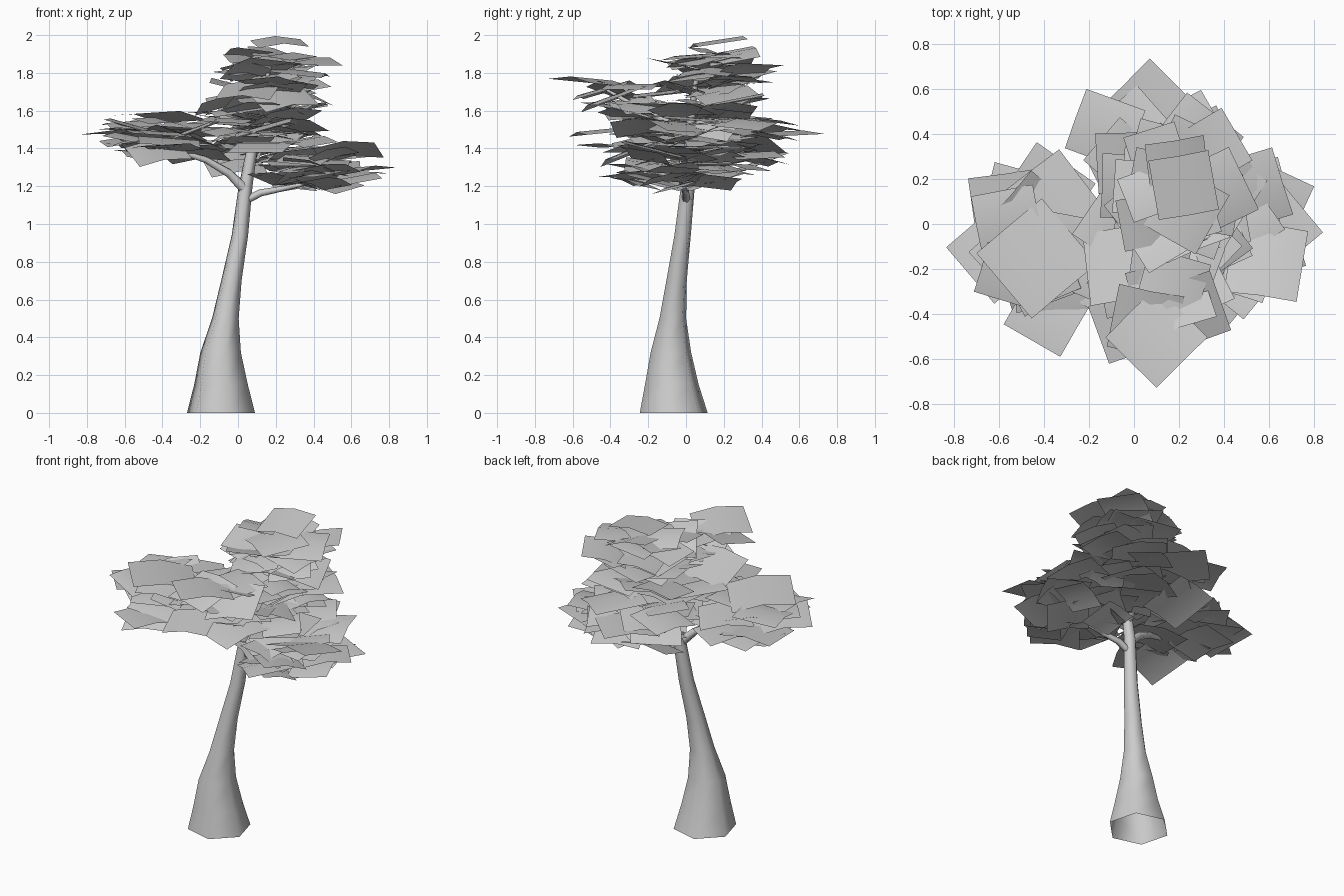
import bpy
import bmesh
import math
import random
from mathutils import Euler, Matrix, Vector

random.seed(11)

if "Cube" in bpy.data.objects:
    bpy.data.objects.remove(bpy.data.objects["Cube"], do_unlink=True)

grey = bpy.data.materials.new("plain grey")
grey.use_nodes = True
colour = (0.6, 0.6, 0.6, 1)
grey.diffuse_color = colour
grey.node_tree.nodes["Principled BSDF"].inputs["Base Color"].default_value = colour


def finish(bm, name):
    """Turn a bmesh into a smooth shaded grey object."""
    mesh = bpy.data.meshes.new(name)
    for face in bm.faces:
        face.smooth = True
    bm.to_mesh(mesh)
    bm.free()
    mesh.materials.append(grey)
    obj = bpy.data.objects.new(name, mesh)
    bpy.context.collection.objects.link(obj)


def tube(name, path, level=False):
    """Open six sided tapered tube along (x, y, z, radius) points."""
    bm = bmesh.new()
    points = [Vector(p[:3]) for p in path]
    rings = []
    for i, centre in enumerate(points):
        ahead = points[min(i + 1, len(points) - 1)] - points[max(i - 1, 0)]
        turn = Matrix() if level else ahead.to_track_quat("Z", "Y").to_matrix().to_4x4()
        ring = []
        for k in range(6):
            angle = math.tau * k / 6 + math.pi / 4
            offset = Vector((math.cos(angle), math.sin(angle), 0)) * path[i][3]
            ring.append(bm.verts.new(centre + turn @ offset))
        rings.append(ring)
    for low, high in zip(rings, rings[1:]):
        for k in range(6):
            n = (k + 1) % 6
            bm.faces.new((low[k], low[n], high[n], high[k]))
    finish(bm, name)


def add_card(bm, centre, size, yaw, tilt_x, tilt_y):
    """One slightly arched square of foliage."""
    verts = bmesh.ops.create_grid(bm, x_segments=2, y_segments=2, size=size / 2)["verts"]
    for v in verts:
        v.co.z -= 0.3 * v.co.x ** 2 / size
    turn = Euler((tilt_x, tilt_y, 0)).to_matrix() @ Matrix.Rotation(yaw, 3, "Z")
    place = Matrix.Translation(centre) @ turn.to_4x4()
    bmesh.ops.transform(bm, matrix=place, verts=verts)


def foliage(name, centre, spread, count):
    """Spiral nearly level cards through a flattened round mass."""
    bm = bmesh.new()
    for i in range(count):
        angle = i * 2.4 + random.uniform(-0.3, 0.3)
        reach = math.sqrt(random.random())
        height = 2 * (i + 0.5) / count - 1
        offset = Vector((math.cos(angle) * reach * spread[0],
                         math.sin(angle) * reach * spread[1],
                         height * spread[2]))
        add_card(bm, Vector(centre) + offset, random.uniform(0.2, 0.33),
                 random.uniform(0, math.tau),
                 random.gauss(0, 0.15), random.gauss(0, 0.15))
    finish(bm, name)


# Trunk, leaning and flared at the open base
tube("trunk", [
    (-0.09, -0.065, 0, 0.186), (-0.09, -0.075, 0.15, 0.147),
    (-0.092, -0.08, 0.32, 0.111), (-0.067, -0.07, 0.5, 0.073),
    (-0.035, -0.05, 0.7, 0.056), (0.01, -0.018, 0.94, 0.045),
    (0.04, 0.01, 1.2, 0.038), (0.075, 0.02, 1.4, 0.03),
    (0.12, 0.03, 1.6, 0.022), (0.16, 0.06, 1.8, 0.012),
], level=True)

# Branches
tube("right_branch", [
    (0.03, 0, 1.19, 0.03), (-0.05, -0.02, 1.27, 0.024),
    (-0.17, -0.06, 1.34, 0.019), (-0.36, -0.12, 1.4, 0.01)])
tube("left_branch", [
    (0.05, 0, 1.13, 0.022), (0.12, 0, 1.165, 0.02),
    (0.2, -0.01, 1.18, 0.016), (0.4, -0.03, 1.22, 0.008)])
tube("front_branch", [
    (0.09, 0.02, 1.47, 0.024), (0.11, -0.1, 1.54, 0.02),
    (0.12, -0.24, 1.61, 0.016), (0.11, -0.42, 1.71, 0.008)])
tube("back_branch", [
    (0.06, 0.02, 1.31, 0.022), (0.09, 0.12, 1.37, 0.016),
    (0.1, 0.32, 1.41, 0.008)])

# Foliage masses, one around each branch end
foliage("right_foliage", (-0.39, -0.1, 1.465), (0.22, 0.22, 0.09), 24)
foliage("left_foliage", (0.42, -0.02, 1.31), (0.21, 0.26, 0.1), 28)
foliage("middle_foliage", (0.12, 0.02, 1.54), (0.28, 0.32, 0.13), 36)
foliage("front_foliage", (0.12, -0.3, 1.66), (0.16, 0.16, 0.09), 9)
foliage("back_foliage", (0.12, 0.28, 1.44), (0.28, 0.22, 0.13), 18)
foliage("top_foliage", (0.17, 0.16, 1.81), (0.2, 0.18, 0.11), 26)

# Outer cards that shape the silhouette: x, y, z, size, yaw in degrees, tilts
outer = bmesh.new()
for x, y, z, size, yaw, tilt_x, tilt_y in [
    (0.22, 0.17, 1.975, 0.27, 10, 0.15, 0), (0.14, -0.3, 1.7, 0.36, 20, -0.3, -0.15),
    (0.1, -0.5, 1.77, 0.32, 45, -0.1, 0), (-0.43, -0.15, 1.59, 0.38, 40, -0.1, 0.05),
    (-0.6, -0.12, 1.49, 0.33, 40, -0.15, 0.05), (-0.55, 0.06, 1.45, 0.33, 8, 0.1, 0),
    (-0.39, 0.14, 1.44, 0.32, 55, 0, 0.1), (0.07, 0.5, 1.49, 0.33, 45, 0.05, 0),
    (0.64, -0.02, 1.3, 0.28, 40, 0, -0.1), (0.62, 0.1, 1.28, 0.27, 65, 0.1, 0),
    (-0.38, -0.39, 1.42, 0.29, 60, -0.1, 0), (-0.03, -0.45, 1.5, 0.27, 20, 0.1, 0),
    (-0.13, 0.42, 1.55, 0.28, 70, 0, -0.1), (0.3, 0.34, 1.38, 0.28, 25, 0, 0.1),
    (0.47, -0.24, 1.3, 0.26, 50, -0.2, 0), (0.36, -0.2, 1.25, 0.28, 15, -0.25, 0),
    (0.34, 0.33, 1.83, 0.27, 30, 0.1, -0.25), (0.3, -0.02, 1.61, 0.27, 60, 0, -0.25),
]:
    add_card(outer, Vector((x, y, z)), size, math.radians(yaw), tilt_x, tilt_y)
finish(outer, "outer_foliage")
